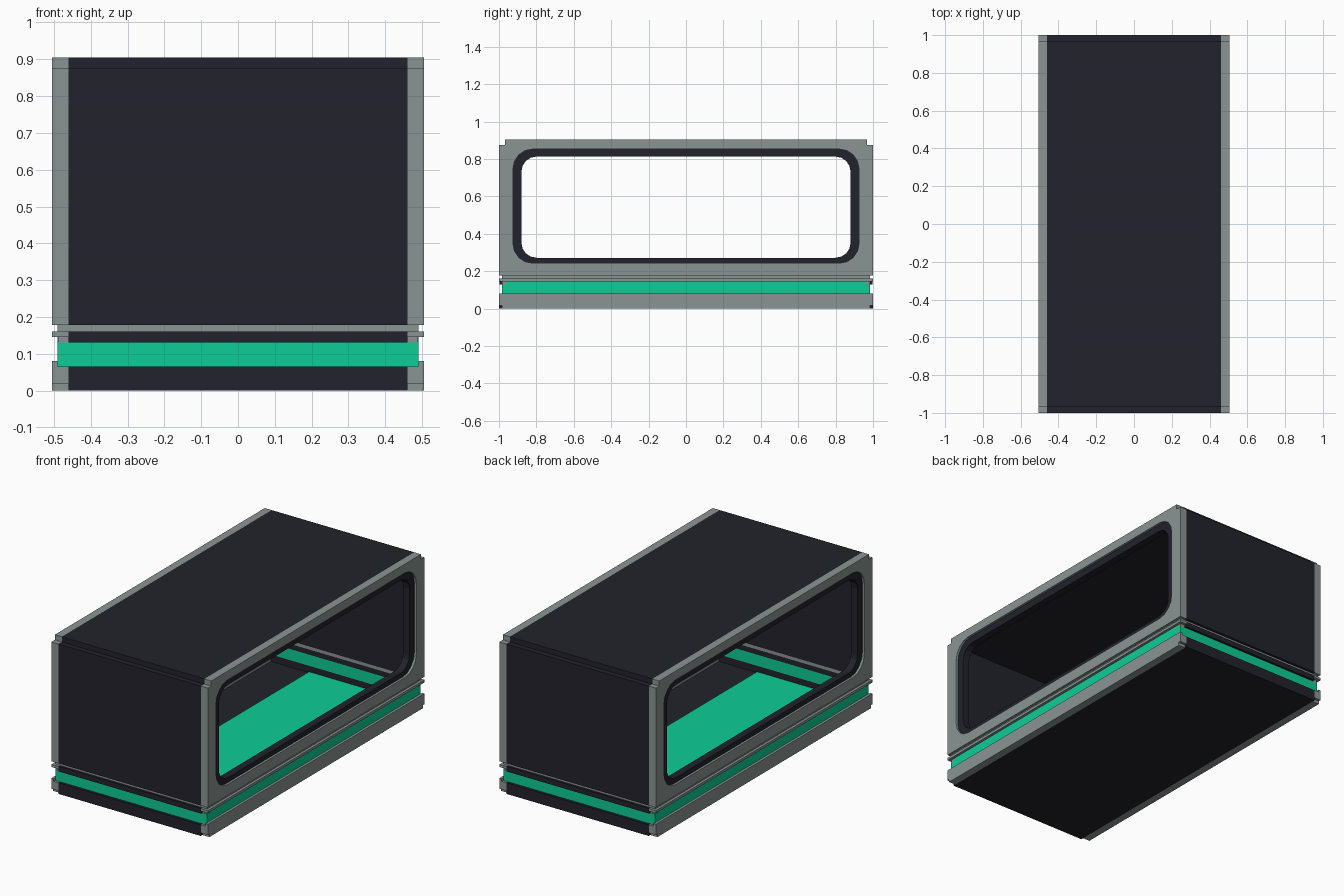
import bpy, bmesh, math
from mathutils import Vector

if "Cube" in bpy.data.objects:
    bpy.data.objects.remove(bpy.data.objects["Cube"])


def material(name, rgb):
    m = bpy.data.materials.new(name)
    m.diffuse_color = (*rgb, 1)
    m.use_nodes = True
    m.node_tree.nodes["Principled BSDF"].inputs["Base Color"].default_value = m.diffuse_color
    return m


DARK = material("dark_shell", (0.016, 0.016, 0.025))
GREY = material("grey_frame", (0.255, 0.300, 0.292))
GREEN = material("green_trim", (0.004, 0.610, 0.305))


def finish(name, bm, mat):
    bmesh.ops.recalc_face_normals(bm, faces=bm.faces)
    me = bpy.data.meshes.new(name)
    bm.to_mesh(me)
    bm.free()
    me.materials.append(mat)
    ob = bpy.data.objects.new(name, me)
    bpy.context.collection.objects.link(ob)
    return ob


def box(name, x, y, z, mat):
    """Box from (min, max) ranges."""
    bm = bmesh.new()
    bmesh.ops.create_cube(bm, size=1)
    for v in bm.verts:
        v.co = Vector([(r[0] + r[1]) / 2 + c * (r[1] - r[0])
                       for r, c in zip((x, y, z), v.co)])
    return finish(name, bm, mat)


def prism(name, loops, x0, x1, mat):
    """Fill y-z outlines (later loops are holes) and extrude along x."""
    bm = bmesh.new()
    edges = []
    for loop in loops:
        vs = [bm.verts.new((x0, y, z)) for y, z in loop]
        edges += [bm.edges.new((a, b)) for a, b in zip(vs, vs[1:] + vs[:1])]
    bmesh.ops.triangle_fill(bm, edges=edges, use_beauty=True, use_dissolve=False)
    res = bmesh.ops.extrude_face_region(bm, geom=bm.faces[:], use_keep_orig=True)
    moved = [g for g in res["geom"] if isinstance(g, bmesh.types.BMVert)]
    bmesh.ops.translate(bm, verts=moved, vec=(x1 - x0, 0, 0))
    return finish(name, bm, mat)


def rounded(hy, z0, z1, r, n=4):
    """Rounded rectangle outline centred on y = 0."""
    pts = []
    for i, (sy, cz) in enumerate(((1, z1 - r), (-1, z1 - r), (-1, z0 + r), (1, z0 + r))):
        for k in range(n + 1):
            a = math.pi / 2 * (i + k / n)
            pts.append((sy * (hy - r) + r * math.cos(a), cz + r * math.sin(a)))
    return pts


def mirrored(half):
    """Close a right-half outline by mirroring it in y."""
    return half + [(-y, z) for y, z in reversed(half)]


TOP = 0.905
outer = mirrored([(1.0, 0.178), (1.0, 0.875), (0.968, 0.875), (0.968, TOP)])
hole = rounded(0.925, 0.243, 0.853, 0.105)
opening = rounded(0.88, 0.272, 0.813, 0.08)

# Upper dark shell: roof and both end walls
shell = [(1.0, 0.178), (1.0, 0.875), (0.968, 0.875), (0.968, TOP),
         (-0.968, TOP), (-0.968, 0.875), (-1.0, 0.875), (-1.0, 0.178),
         (-0.96, 0.178), (-0.96, 0.865), (0.96, 0.865), (0.96, 0.178)]
prism("upper_shell", [shell], -0.46, 0.46, DARK)

# Lower dark tray and green floor panel
box("tray_bottom", (-0.46, 0.46), (-1, 1), (0, 0.025), DARK)
box("floor_panel", (-0.21, 0.21), (-0.955, 0.955), (0.025, 0.033), GREEN)

for s, tag in ((-1, "front"), (1, "back")):
    def yr(a, b):
        return tuple(sorted((s * a, s * b)))
    # End walls in layers: tray lip, green band, dark strip, grey groove
    box(tag + "_tray_lip", (-0.46, 0.46), yr(0.96, 1), (0.025, 0.065), DARK)
    box(tag + "_green_band", (-0.49, 0.49), yr(0.96, 0.985), (0.065, 0.13), GREEN)
    box(tag + "_dark_strip", (-0.46, 0.46), yr(0.96, 0.998), (0.13, 0.16), DARK)
    box(tag + "_groove", (-0.46, 0.46), yr(0.96, 0.985), (0.16, 0.178), GREY)

for s, tag in ((-1, "left"), (1, "right")):
    def xr(a, b):
        return tuple(sorted((s * a, s * b)))
    # Side frame with window cut-out, and the recessed dark window rim
    prism(tag + "_side_frame", [outer, hole], s * 0.46, s * 0.505, GREY)
    prism(tag + "_window_rim", [hole, opening], s * 0.45, s * 0.492, DARK)
    # Bottom beam with a small raised lip
    foot = mirrored([(0.985, 0), (0.985, 0.018), (1.0, 0.018), (1.0, 0.065)])
    prism(tag + "_bottom_beam", [foot], s * 0.46, s * 0.505, GREY)
    box(tag + "_beam_lip", xr(0.49, 0.505), (-1, 1), (0.065, 0.08), GREY)
    # Green side band, grey rail above it and the recessed groove
    box(tag + "_green_band", xr(0.46, 0.49), (-0.96, 0.96), (0.065, 0.145), GREEN)
    for e in (-1, 1):
        box(tag + "_band_end", xr(0.46, 0.489), tuple(sorted((e * 0.96, e * 0.983))),
            (0.13, 0.145), GREY)
    box(tag + "_rail", xr(0.46, 0.505), (-1, 1), (0.145, 0.16), GREY)
    box(tag + "_groove", xr(0.46, 0.49), (-0.985, 0.985), (0.16, 0.178), GREY)
